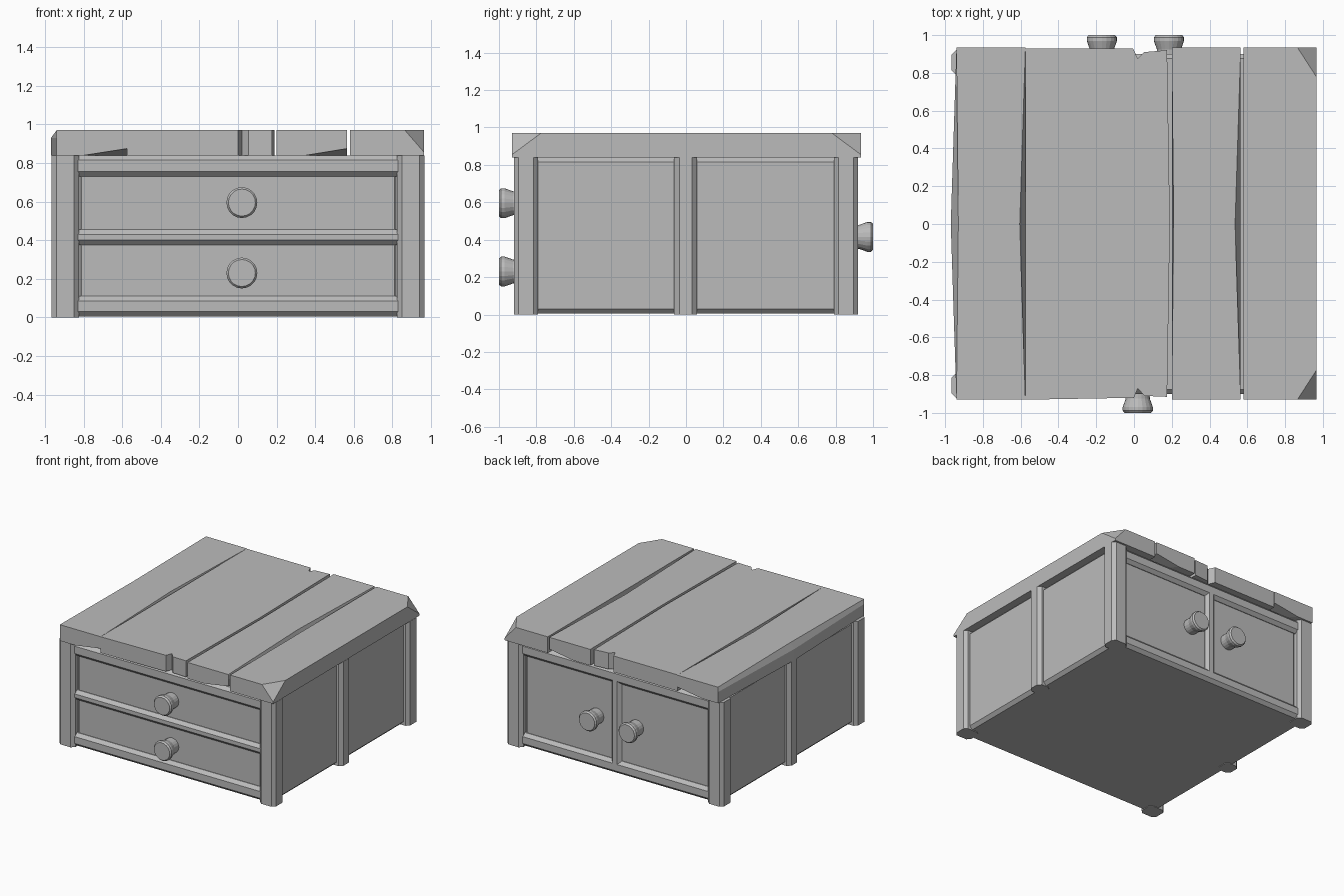
import bpy, bmesh, math
from mathutils import Vector, Matrix

if "Cube" in bpy.data.objects:
    bpy.data.objects.remove(bpy.data.objects["Cube"], do_unlink=True)

grey = bpy.data.materials.new("plain_grey")
grey.use_nodes = True
grey.diffuse_color = (0.5, 0.5, 0.5, 1)
grey.node_tree.nodes["Principled BSDF"].inputs["Base Color"].default_value = (0.5, 0.5, 0.5, 1)


def finish(name, bm):
    bmesh.ops.recalc_face_normals(bm, faces=bm.faces)
    mesh = bpy.data.meshes.new(name)
    bm.to_mesh(mesh)
    bm.free()
    mesh.materials.append(grey)
    obj = bpy.data.objects.new(name, mesh)
    bpy.context.collection.objects.link(obj)
    return obj


def box(name, low, high, bevel=0.0, upright_only=False):
    """Box between two corners, with chamfered edges."""
    low, high = Vector(low), Vector(high)
    bm = bmesh.new()
    bmesh.ops.create_cube(bm, size=1)
    for v in bm.verts:
        v.co = (low + high) / 2 + v.co * (high - low)
    if bevel:
        edges = [e for e in bm.edges if not upright_only
                 or abs(e.verts[0].co.z - e.verts[1].co.z) > 0.01]
        bmesh.ops.bevel(bm, geom=edges, offset=bevel, segments=1, affect='EDGES')
    return finish(name, bm)


def chip(bm, corner, offsets):
    """Slice off one corner along the plane through three points on its edges."""
    corner = Vector(corner)
    a, b, c = [corner + Vector([o if i == j else 0 for j in range(3)])
               for i, o in enumerate(offsets)]
    normal = (b - a).cross(c - a).normalized()
    if normal.dot(corner - a) < 0:
        normal.negate()
    bmesh.ops.bisect_plane(bm, geom=bm.verts[:] + bm.edges[:] + bm.faces[:],
                           plane_co=a, plane_no=normal, clear_outer=True)
    bmesh.ops.holes_fill(bm, edges=[e for e in bm.edges if e.is_boundary], sides=0)


BASE, WORN, TOP = 0.84, 0.93, 0.97
FRONT, BACK = -0.93, 0.935


def plank(name, outline, chips=()):
    """Board from a plan outline of (x, y, worn top edge offset)."""
    bm = bmesh.new()
    rings = [[bm.verts.new((x + (d if z == TOP else 0), y, z)) for x, y, d in outline]
             for z in (BASE, WORN, TOP)]
    n = len(outline)
    for lower, upper in zip(rings, rings[1:]):
        for i in range(n):
            j = (i + 1) % n
            bm.faces.new((lower[i], lower[j], upper[j], upper[i]))
    bm.faces.new(rings[0][::-1])
    bm.faces.new(rings[-1])
    for corner, offsets in chips:
        chip(bm, corner, offsets)
    return finish(name, bm)


def knob(name, x, z, side):
    """Round flared knob on the front (side -1) or back (side 1)."""
    bm = bmesh.new()
    sides = 20
    rings = []
    for y, r in ((0.85, 0.06), (0.925, 0.064), (0.97, 0.08), (0.988, 0.08), (1.0, 0.07)):
        rings.append([bm.verts.new((x + r * math.cos(2 * math.pi * i / sides), side * y,
                                    z + r * math.sin(2 * math.pi * i / sides)))
                      for i in range(sides)])
    for lower, upper in zip(rings, rings[1:]):
        for i in range(sides):
            j = (i + 1) % sides
            bm.faces.new((lower[i], lower[j], upper[j], upper[i]))
    bm.faces.new(rings[0])
    bm.faces.new(rings[-1])
    return finish(name, bm)


# Cabinet body
box("body", (-0.925, -0.86, 0.005), (0.925, 0.86, BASE), 0.025)

# Corner and middle posts
for sx, side in ((-1, "right"), (1, "left")):
    for sy, end in ((-1, "front"), (1, "back")):
        box(f"{end}_{side}_post", (min(sx * 0.825, sx * 0.967), min(sy * 0.79, sy * 0.92), 0),
            (max(sx * 0.825, sx * 0.967), max(sy * 0.79, sy * 0.92), BASE), 0.025, True)
    box(f"middle_{side}_post", (min(sx * 0.85, sx * 0.967), -0.063, 0),
        (max(sx * 0.85, sx * 0.967), 0.06, BASE), 0.027, True)

# Cross rails
box("front_bottom_rail", (-0.87, -0.9, 0.005), (0.87, -0.8, 0.11), 0.025)
box("front_middle_rail", (-0.87, -0.9, 0.375), (0.87, -0.8, 0.455), 0.025)
box("front_top_rail", (-0.87, -0.9, 0.73), (0.87, -0.8, BASE), 0.025)
box("back_bottom_rail", (-0.87, 0.8, 0.005), (0.87, 0.9, 0.11), 0.025)
box("back_top_rail", (-0.87, 0.8, 0.73), (0.87, 0.9, BASE), 0.025)
box("back_stile", (-0.04, 0.8, 0.05), (0.05, 0.9, 0.78), 0.025)

# Drawer fronts and door panels
box("lower_drawer", (-0.82, -0.87, 0.1), (0.82, -0.8, 0.385), 0.01)
box("upper_drawer", (-0.82, -0.87, 0.445), (0.82, -0.8, 0.74), 0.01)
box("right_door", (-0.82, 0.8, 0.1), (-0.03, 0.87, 0.74), 0.01)
box("left_door", (0.04, 0.8, 0.1), (0.82, 0.87, 0.74), 0.01)

# Knobs
knob("upper_drawer_knob", 0.02, 0.595, -1)
knob("lower_drawer_knob", 0.02, 0.23, -1)
knob("right_door_knob", -0.17, 0.415, 1)
knob("left_door_knob", 0.185, 0.415, 1)


# Worn top planks
def under_chips(x, length):
    return [((x, FRONT, BASE), (-length, 0.25, 0.035)),
            ((x, BACK, BASE), (-length, -0.25, 0.035))]


plank("top_plank_1", [(-0.94, FRONT, 0), (-0.575, FRONT, 0), (-0.575, 0, -0.03),
                      (-0.575, BACK, 0), (-0.94, BACK, 0), (-0.97, 0, 0.04)],
      under_chips(-0.575, 0.225))
plank("top_plank_2", [(-0.575, FRONT, 0), (0, -0.92, 0), (0.02, -0.87, 0), (0.055, -0.91, 0),
                      (0.175, -0.915, 0), (0.19, 0, 0), (0.175, 0.92, 0), (0.055, 0.91, 0),
                      (0.02, 0.875, 0), (-0.005, 0.93, 0), (-0.575, 0.93, 0)])
plank("top_plank_3", [(0.2, FRONT, 0), (0.565, FRONT, 0), (0.565, 0, -0.03),
                      (0.565, BACK, 0), (0.2, BACK, 0), (0.2, 0, 0.01)],
      under_chips(0.565, 0.215))
plank("top_plank_4", [(0.58, FRONT, 0), (0.965, FRONT, 0), (0.965, BACK, 0), (0.58, BACK, 0)],
      [((0.965, FRONT, TOP), (-0.1, 0.155, -0.115)),
       ((0.965, BACK, TOP), (-0.1, -0.155, -0.115))])
